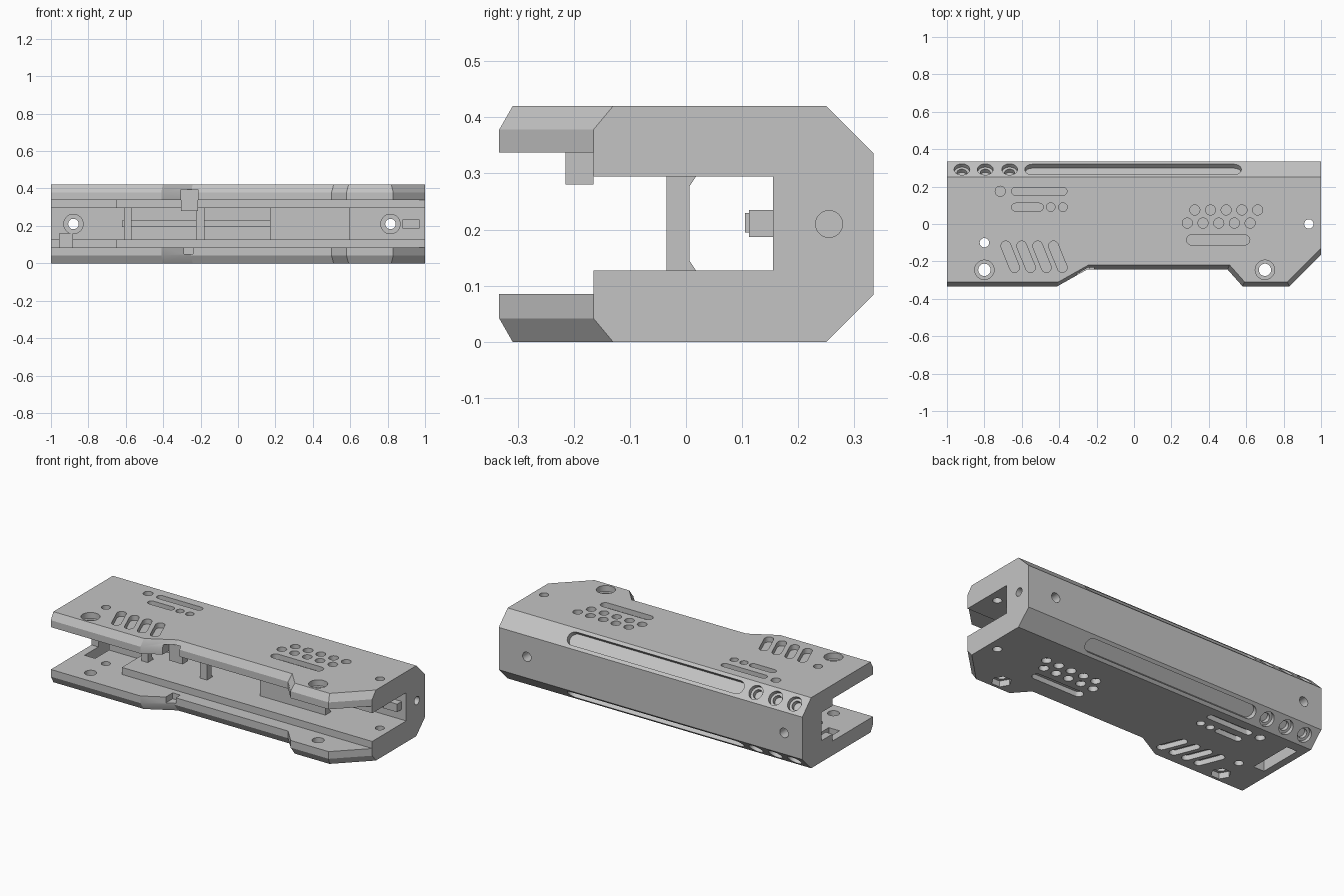
import bpy, bmesh, math
from mathutils import Matrix, Vector

cube = bpy.data.objects.get("Cube")
if cube:
    bpy.data.objects.remove(cube)

grey = bpy.data.materials.new("plain grey")
grey.use_nodes = True
colour = (0.55, 0.55, 0.55, 1)
grey.diffuse_color = colour
grey.node_tree.nodes["Principled BSDF"].inputs["Base Color"].default_value = colour

H = 0.42
MIRROR = Matrix.Translation((0, 0, H)) @ Matrix.Diagonal((1, 1, -1, 1))


def loft(bm, rings):
    """Closed solid through a stack of matching rings."""
    loops = [[bm.verts.new(p) for p in ring] for ring in rings]
    n = len(loops[0])
    for a, b in zip(loops, loops[1:]):
        for i in range(n):
            j = (i + 1) % n
            bm.faces.new((a[i], a[j], b[j], b[i]))
    bm.faces.new(loops[0])
    bm.faces.new(loops[-1])


def prism(bm, outline, low, high, matrix):
    loft(bm, [[matrix @ Vector((u, v, w)) for u, v in outline] for w in (low, high)])


def box(bm, x0, x1, y0, y1, z0, z1):
    prism(bm, [(x0, y0), (x1, y0), (x1, y1), (x0, y1)], z0, z1, Matrix())


def stadium(length, r, seg=12):
    """Rounded slot outline along u, length measured between arc centres."""
    pts = []
    for side in (1, -1):
        for i in range(seg + 1):
            a = math.pi * (i / seg - 0.5)
            pts.append((side * (length / 2 + r * math.cos(a)), side * r * math.sin(a)))
    return pts


def circle(r, seg=28):
    return [(r * math.cos(math.tau * i / seg), r * math.sin(math.tau * i / seg))
            for i in range(seg)]


def make(name, bm):
    bmesh.ops.recalc_face_normals(bm, faces=bm.faces)
    mesh = bpy.data.meshes.new(name)
    bm.to_mesh(mesh)
    bm.free()
    obj = bpy.data.objects.new(name, mesh)
    bpy.context.collection.objects.link(obj)
    mesh.materials.append(grey)
    return obj


def cut(target, bm):
    cutter = make("cutter", bm)
    cutter.hide_render = True
    mod = target.modifiers.new("cut", 'BOOLEAN')
    mod.operation, mod.solver, mod.object = 'DIFFERENCE', 'EXACT', cutter
    deps = bpy.context.evaluated_depsgraph_get()
    mesh = bpy.data.meshes.new_from_object(target.evaluated_get(deps))
    target.modifiers.clear()
    target.data = mesh
    bpy.data.objects.remove(cutter)


# Shell: front outline at full width and at the chamfered rim
outer = [(-1, -.333), (-.41, -.333), (-.25, -.243), (.5, -.243),
         (.58, -.333), (.83, -.333), (1, -.165)]
rim = [(-1, -.309), (-.403, -.309), (-.243, -.219), (.511, -.219),
       (.591, -.309), (.82, -.309), (1, -.13)]
rings = []
for z in (0, .042, .084, H - .084, H - .042, H):
    edge = min(z, H - z)
    front = rim if edge < .01 else outer
    back = .25 + min(edge, .084)
    rings.append([(x, y, z) for x, y in front + [(1, back), (-1, back)]])
bm = bmesh.new()
loft(bm, rings)
body = make("shell", bm)

# Open mouth, inner channel and wider left pocket
for dims in ((-1.1, 1.1, -.4, -.165, .085, .337),
             (-1.1, 1.1, -.2, .155, .127, .295),
             (-1.1, -.65, -.4, .05, .085, .337)):
    bm = bmesh.new()
    box(bm, *dims)
    cut(body, bm)

# Lip notches and lower window
bm = bmesh.new()
box(bm, -.305, -.215, -.4, -.2, .3, .395)
box(bm, -.29, -.24, -.4, -.2, .05, .1)
box(bm, -.955, -.885, -.08, .19, -.1, .16)
cut(body, bm)

# Engraved dots, slots and rear chamfer pockets, on both broad sides
bm = bmesh.new()
for side in (Matrix(), MIRROR):
    def engrave(outline, x, y, turn=0, depth=.03):
        m = side @ Matrix.Translation((x, y, H)) @ Matrix.Rotation(turn, 4, 'Z')
        prism(bm, outline, -depth, .05, m)

    def chamfer_cut(outline, x, depth):
        m = (side @ Matrix.Translation((x, .292, H - .042))
             @ Matrix.Rotation(-math.pi / 4, 4, 'X'))
        prism(bm, outline, -depth, .05, m)

    engrave(circle(.027), -.715, .175)
    engrave(stadium(.255, .021), -.507, .175)
    engrave(stadium(.128, .021), -.57, .09)
    for x in (-.445, -.38):
        engrave(circle(.023), x, .09)
    for i in range(4):
        engrave(stadium(.125, .026), -.662 + .085 * i, -.175, math.radians(-68))
    for i in range(5):
        engrave(circle(.027), .325 + .084 * i, .075)
        engrave(circle(.027), .285 + .084 * i, .005)
    engrave(stadium(.284, .027), .45, -.085)
    chamfer_cut(stadium(1.08, .039), -.005, .03)
    for x in (-.92, -.795, -.665):
        chamfer_cut(circle(.042), x, .025)
# Counterbores above, hexagonal nut pockets below
for x in (-.8, .7):
    prism(bm, circle(.052), H - .035, H + .1, Matrix.Translation((x, -.245, 0)))
    prism(bm, circle(.055, 6), -.1, .035, Matrix.Translation((x, -.245, 0)))
cut(body, bm)

# Through holes, rear bolt holes and end hole
bm = bmesh.new()
for x, y, r in ((-.8, -.245, .033), (.7, -.245, .033), (-.8, -.1, .025), (.935, 0, .025)):
    prism(bm, circle(r), -.1, H + .1, Matrix.Translation((x, y, 0)))
for x in (-.88, .815):
    prism(bm, circle(.028), -.4, -.1,
          Matrix.Translation((x, 0, .21)) @ Matrix.Rotation(math.pi / 2, 4, 'X'))
prism(bm, circle(.024), .94, 1.1,
      Matrix.Translation((0, .255, .21)) @ Matrix.Rotation(math.pi / 2, 4, 'Y'))
for side in (Matrix(), MIRROR):
    for x in (-.92, -.795, -.665):
        m = (side @ Matrix.Translation((x, .292, H - .042))
             @ Matrix.Rotation(-math.pi / 4, 4, 'X'))
        prism(bm, circle(.027), -.05, .04, m)
cut(body, bm)

# Counterbore seats inside the rear wall
bm = bmesh.new()
for x in (-.88, .815):
    prism(bm, circle(.052), -.19, -.1,
          Matrix.Translation((x, 0, .21)) @ Matrix.Rotation(math.pi / 2, 4, 'X'))
cut(body, bm)

# Cross ribs and the wide bridge inside the channel
rib = [(-.035, .12), (.018, .12), (.018, .127), (.006, .145),
       (.006, .277), (.018, .295), (.018, .302), (-.035, .302)]
parts = [body]
for name, x0, x1 in (("left_rib", -.61, -.57), ("middle_rib", -.225, -.18),
                     ("bridge_block", .17, .6)):
    bm = bmesh.new()
    loft(bm, [[(x, y, z) for y, z in rib] for x in (x0, x1)])
    parts.append(make(name, bm))

# Rails on the rear wall and the hanging latch tab
for name, dims in (("rear_rail", (-.62, .6, .105, .16, .195, .23)),
                   ("rear_rail_end", (.88, .97, .112, .16, .187, .235)),
                   ("latch_tab", (-.305, -.215, -.215, -.165, .28, .395))):
    bm = bmesh.new()
    box(bm, *dims)
    parts.append(make(name, bm))

bpy.ops.object.select_all(action='DESELECT')
for obj in parts:
    obj.select_set(True)
bpy.context.view_layer.objects.active = body
bpy.ops.object.shade_smooth_by_angle(angle=math.radians(25))
